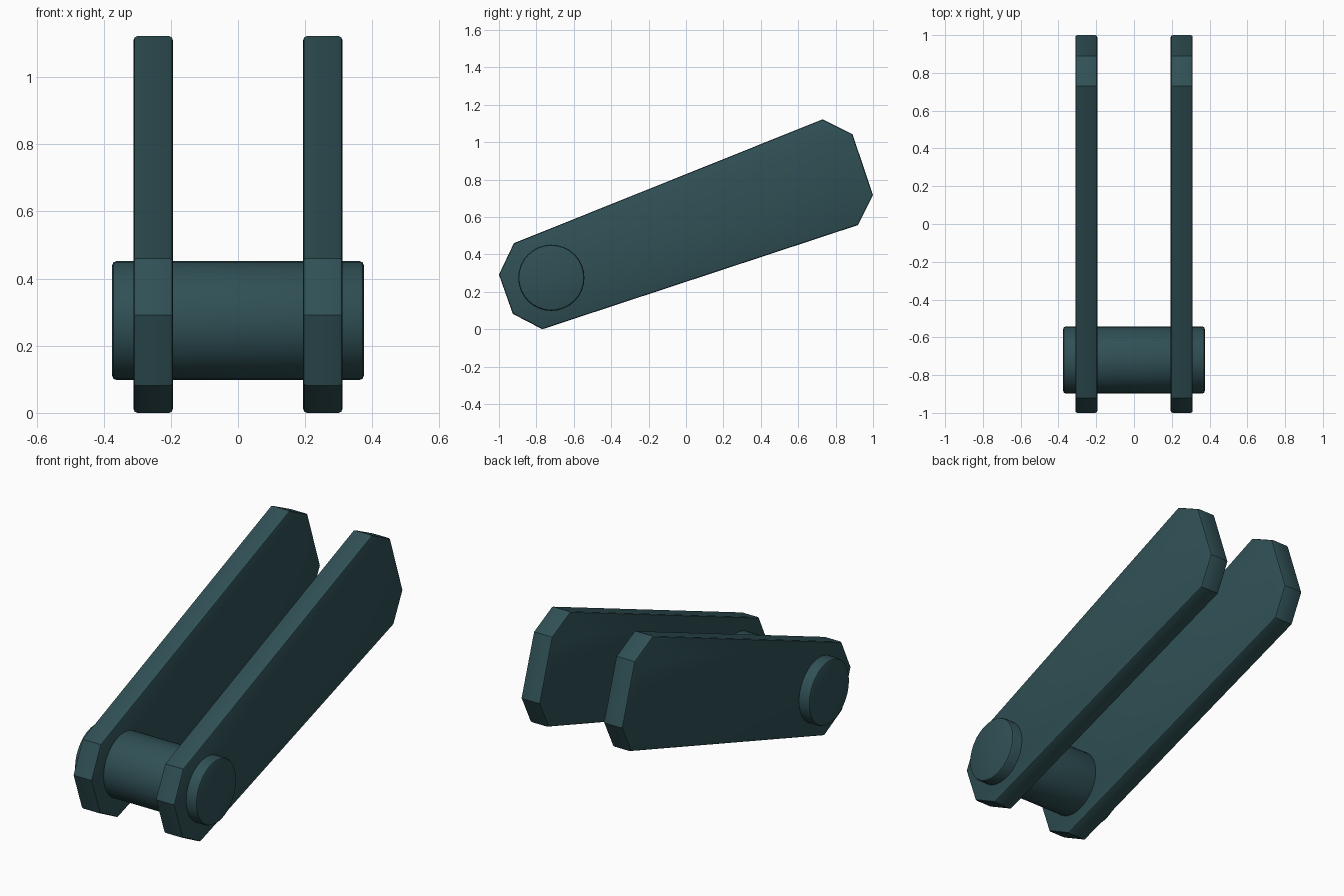
import bpy, bmesh, math
from mathutils import Matrix

if "Cube" in bpy.data.objects:
    bpy.data.objects.remove(bpy.data.objects["Cube"])

steel = bpy.data.materials.new("dark teal steel")
steel.diffuse_color = (0.029, 0.080, 0.090, 1)
steel.use_nodes = True
steel.node_tree.nodes["Principled BSDF"].inputs["Base Color"].default_value = steel.diffuse_color


def finish(name, bm, bevel):
    bmesh.ops.recalc_face_normals(bm, faces=bm.faces)
    me = bpy.data.meshes.new(name)
    bm.to_mesh(me)
    bm.free()
    me.materials.append(steel)
    ob = bpy.data.objects.new(name, me)
    bpy.context.collection.objects.link(ob)
    # narrow rounded edges on the rims only
    mod = ob.modifiers.new("edge", 'BEVEL')
    mod.width = bevel
    mod.segments = 2
    mod.limit_method = 'ANGLE'
    mod.angle_limit = math.radians(60)
    bpy.ops.object.select_all(action='DESELECT')
    bpy.context.view_layer.objects.active = ob
    ob.select_set(True)
    bpy.ops.object.modifier_apply(modifier=mod.name)
    bpy.ops.object.shade_smooth_by_angle(angle=math.radians(25))
    return ob


# Side plates: tapered, corner-cut profile in (y, z)
profile = [(-1.0, 0.295), (-0.92, 0.463), (0.73, 1.125), (0.89, 1.046),
           (1.0, 0.72), (0.92, 0.56), (-0.768, 0.003), (-0.926, 0.085)]


def plate(name, x0, x1):
    bm = bmesh.new()
    face = bm.faces.new([bm.verts.new((x0, y, z)) for y, z in profile])
    out = bmesh.ops.extrude_face_region(bm, geom=[face])
    verts = [v for v in out["geom"] if isinstance(v, bmesh.types.BMVert)]
    bmesh.ops.translate(bm, verts=verts, vec=(x1 - x0, 0, 0))
    for v in bm.verts:
        v.co.z -= 0.003
    return finish(name, bm, 0.011)


plate("left_plate", -0.311, -0.194)
plate("right_plate", 0.194, 0.311)

# Cross pin through the low ends of both plates
bm = bmesh.new()
place = Matrix.Translation((0, -0.72, 0.275)) @ Matrix.Rotation(math.pi / 2, 4, 'Y')
bmesh.ops.create_cone(bm, cap_ends=True, segments=32, radius1=0.177,
                      radius2=0.177, depth=0.75, matrix=place)
finish("cross_pin", bm, 0.013)
